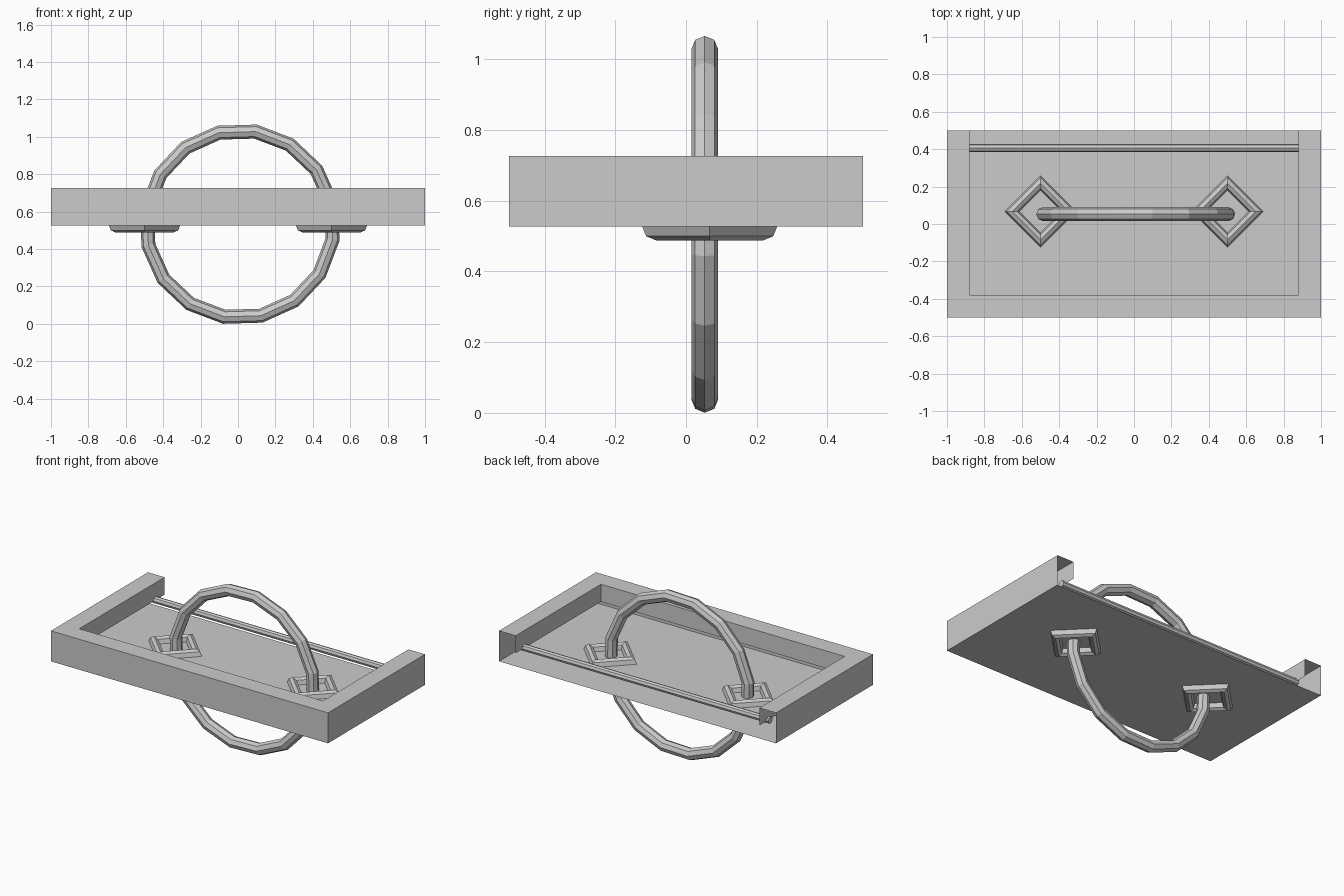
import bpy, bmesh
from math import sin, cos, pi, radians
from mathutils import Matrix, Vector

if "Cube" in bpy.data.objects:
    bpy.data.objects.remove(bpy.data.objects["Cube"])


def make_object(name, bm, matrix=None):
    bmesh.ops.recalc_face_normals(bm, faces=bm.faces)
    mesh = bpy.data.meshes.new(name)
    bm.to_mesh(mesh)
    bm.free()
    obj = bpy.data.objects.new(name, mesh)
    bpy.context.collection.objects.link(obj)
    if matrix:
        mesh.transform(matrix)
    return obj


def torus(name, center, R, r, major, minor, start=0.0, upright=False):
    bm = bmesh.new()
    rings = []
    for i in range(major):
        a = start + 2 * pi * i / major
        ring = []
        for j in range(minor):
            b = 2 * pi * j / minor
            d = R + r * cos(b)
            ring.append(bm.verts.new((d * cos(a), d * sin(a), r * sin(b))))
        rings.append(ring)
    for i in range(major):
        p, q = rings[i], rings[(i + 1) % major]
        for j in range(minor):
            k = (j + 1) % minor
            bm.faces.new((p[j], q[j], q[k], p[k]))
    turn = Matrix.Rotation(pi / 2, 4, 'X') if upright else Matrix.Identity(4)
    return make_object(name, bm, Matrix.Translation(center) @ turn)


# Tray: hollow U-shaped rim, open at the back, on a thin floor sheet
FLOOR, LIP, TOP = 0.527, 0.612, 0.726
outer = [(-1, 0.5), (-1, -0.5), (1, -0.5), (1, 0.5)]
inner = [(-0.88, 0.5), (-0.88, -0.38), (0.88, -0.38), (0.88, 0.5)]
bm = bmesh.new()
rows = [[bm.verts.new((x, y, z)) for x, y in path]
        for path, z in ((outer, FLOOR), (outer, TOP), (inner, TOP), (inner, LIP))]
for p, q in zip(rows, rows[1:]):
    for i in range(3):
        bm.faces.new((p[i], p[i + 1], q[i + 1], q[i]))
bm.faces.new(rows[0])
make_object("tray", bm)

# Rod across the open back
bm = bmesh.new()
bmesh.ops.create_cone(bm, cap_ends=True, segments=8, radius1=0.022,
                      radius2=0.022, depth=1.79)
make_object("back_rod", bm, Matrix.Translation((0, 0.407, 0.614))
            @ Matrix.Rotation(pi / 2, 4, 'Y'))

# Diamond frames set into the floor
for side, x in (("left", -0.5), ("right", 0.5)):
    torus(side + "_diamond_frame", Vector((x, 0.067, FLOOR)), 0.152, 0.039, 4, 8)

# Large upright ring passing through the frames
torus("handle_ring", Vector((0.01, 0.053, 0.533)), 0.502, 0.038, 16, 8,
      start=radians(11.25 + 1.7), upright=True)
